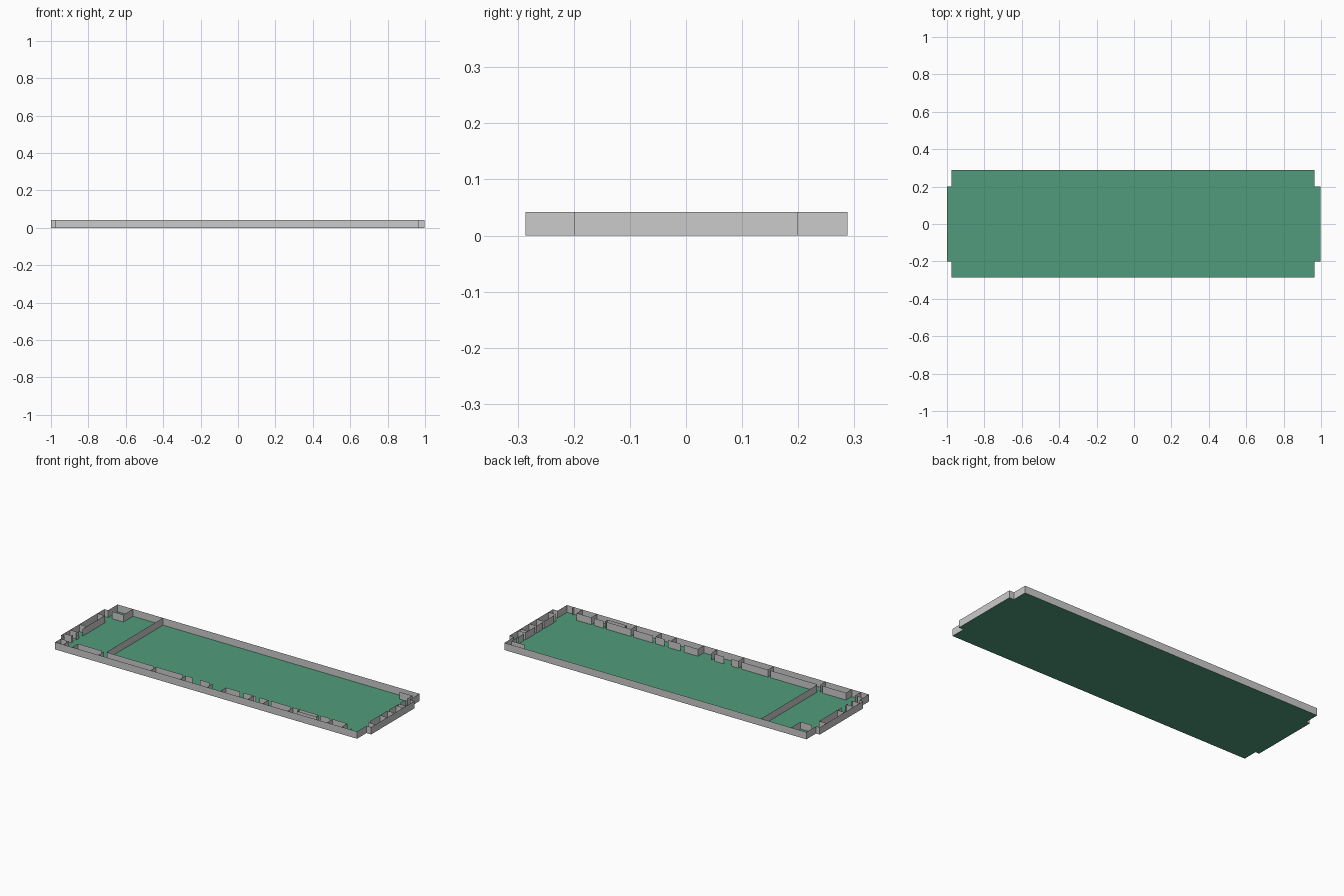
import bpy, bmesh

if "Cube" in bpy.data.objects:
    bpy.data.objects.remove(bpy.data.objects["Cube"])

H = 0.042                      # wall height
X0, X1, Y0, Y1 = -0.976, 0.966, -0.286, 0.288   # main block
E0, E1, EY = -1.0, 0.996, 0.2                   # end bays


def finish(name, bm):
    me = bpy.data.meshes.new(name)
    bm.to_mesh(me)
    bm.free()
    ob = bpy.data.objects.new(name, me)
    bpy.context.collection.objects.link(ob)
    return ob


def walls(name, paths):
    """Thin upright sheets along each polyline."""
    bm = bmesh.new()
    for path in paths:
        low = [bm.verts.new((x, y, 0)) for x, y in path]
        top = [bm.verts.new((x, y, H)) for x, y in path]
        for i in range(len(path) - 1):
            bm.faces.new((low[i], low[i + 1], top[i + 1], top[i]))
    return finish(name, bm)


outline = [(X0, Y0), (X1, Y0), (X1, -EY), (E1, -EY), (E1, EY), (X1, EY),
           (X1, Y1), (X0, Y1), (X0, EY), (E0, EY), (E0, -EY), (X0, -EY)]

# floor
bm = bmesh.new()
bm.faces.new([bm.verts.new((x, y, 0)) for x, y in outline])
floor = finish("floor", bm)
green = bpy.data.materials.new("floor_green")
green.diffuse_color = (0.08, 0.33, 0.20, 1)
green.use_nodes = True
green.node_tree.nodes["Principled BSDF"].inputs["Base Color"].default_value = green.diffuse_color
floor.data.materials.append(green)

# outside walls
walls("outer_walls", [outline + outline[:1]])

# long cross wall and the two back corner closets
walls("cross_wall", [[(-0.684, Y1), (-0.684, -0.225)]])
walls("back_left_closet", [[(-0.877, Y1), (-0.877, EY), (-0.95, EY)]])
walls("back_right_closet", [[(0.866, 0.248), (0.948, 0.248), (0.948, EY)]])

# front row of rooms: partitions, and a corridor wall with door gaps
YF = -0.233
front_parts = [-0.925, -0.866, -0.698, -0.364, -0.174, 0.0, 0.086,
               0.262, 0.358, 0.518, 0.772, 0.866]
walls("front_partitions", [[(x, Y0), (x, YF)] for x in front_parts])
corridor = [(-0.976, -0.94), (-0.866, -0.715), (-0.68, -0.38),
            (-0.364, -0.195), (-0.174, -0.13), (-0.08, -0.02),
            (0.086, 0.175), (0.2, 0.28), (0.3, 0.36), (0.375, 0.5),
            (0.518, 0.675), (0.695, 0.755), (0.772, 0.866)]
walls("corridor_wall", [[(a, YF), (b, YF)] for a, b in corridor])
walls("front_alcove", [[(0.56, YF), (0.56, -0.258), (0.685, -0.258), (0.685, YF)]])
walls("front_right_closet", [[(0.92, Y0), (0.92, -0.272)]])

# left end rooms
XL = -0.952
walls("left_partitions", [[(E0, y), (XL, y)] for y in (0.136, -0.03, -0.115, -0.17)])
walls("left_room_wall", [[(XL, 0.136), (XL, -0.07)],
                         [(XL, -0.1), (XL, -0.13)], [(XL, -0.155), (XL, -0.17)]])

# right end rooms
XR = 0.948
walls("right_partitions", [[(XR, y), (E1, y)] for y in (0.122, 0.098, 0.018, -0.05, -0.158)])
walls("right_room_wall", [[(XR, 0.185), (XR, 0.138)], [(XR, 0.122), (XR, 0.035)],
                          [(XR, 0.018), (XR, -0.035)], [(XR, -0.05), (XR, -0.14)]])
